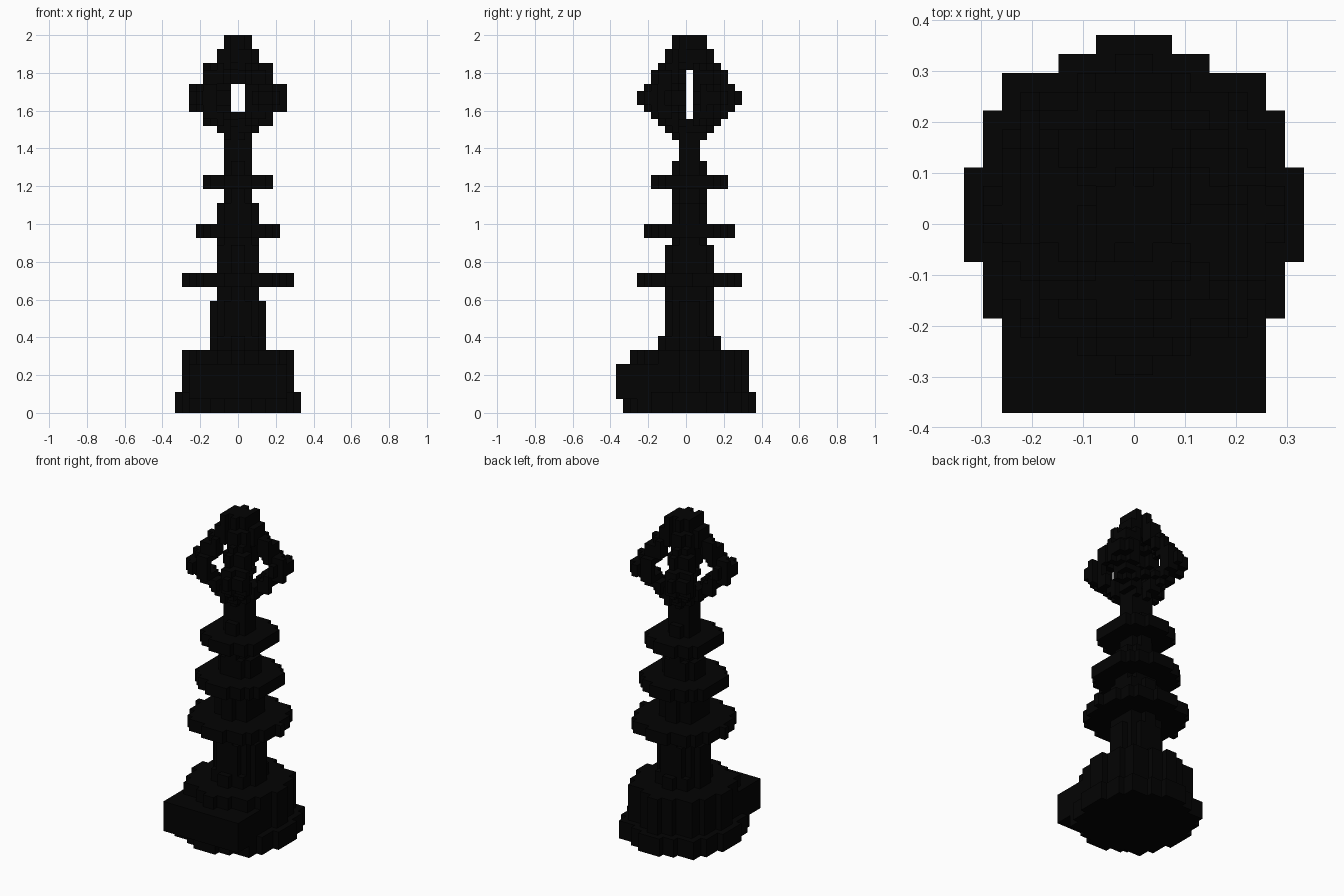
import bpy, math

if "Cube" in bpy.data.objects:
    bpy.data.objects.remove(bpy.data.objects["Cube"])

S = 2 / 54                      # voxel edge length
CY = 0.5                        # axis offset in voxels
parts = {}

mat = bpy.data.materials.new("black")
mat.diffuse_color = (0.001, 0.001, 0.001, 1)
mat.use_nodes = True
mat.node_tree.nodes["Principled BSDF"].inputs["Base Color"].default_value = mat.diffuse_color
OCT = [(math.cos(math.radians(a)), math.sin(math.radians(a))) for a in (22.5, 67.5)]


def disc(name, z0, z1, apothem, limit=99):
    """Eight-sided slab of voxels about the vertical axis, tips cut at limit."""
    cells = parts.setdefault(name, set())
    for i in range(-11, 11):
        for j in range(-11, 11):
            x, y = abs(i + .5), abs(j + .5 - CY)
            if max(x * c + y * s for c, s in OCT) <= apothem and max(x, y) <= limit:
                cells.update((i, j, k) for k in range(z0, z1))


def box(name, x0, x1, y0, y1, z0, z1):
    parts.setdefault(name, set()).update(
        (i, j, k) for i in range(x0, x1) for j in range(y0, y1) for k in range(z0, z1))


def rib(name, angle, z0, extents, depth):
    """Broad bent rib, wider where it stands further out on each layer."""
    cells = parts.setdefault(name, set())
    c, s = math.cos(angle), math.sin(angle)
    for k, e in enumerate(extents, z0):
        w = .85 + .13 * e
        reach = (e - .35 - .5 * w) / .87
        for i in range(-9, 9):
            for j in range(-9, 10):
                x, y = i + .5, j + .5 - CY
                if (max(.3, reach - depth) <= x * c + y * s <= reach
                        and abs(y * c - x * s) <= w):
                    cells.add((i, j, k))


# Stepped foot and front plaque
disc("foot", 0, 3, 8.96, 9)
disc("pedestal", 3, 9, 7.65)
box("front_plaque", -7, 7, -10, -4, 2, 7)

# Tapering stem
for z0, z1, a in [(9, 11, 3.9), (11, 16, 3.65), (16, 24, 3.1),
                  (24, 30, 2.75), (30, 36, 2.2), (36, 40, 1.85)]:
    disc("stem", z0, z1, a)

# Three collars
disc("lower_collar", 18, 20, 7.3, 7.5)
disc("middle_collar", 25, 27, 6.3, 6)
disc("upper_collar", 32, 34, 5.4, 5)

# Open cage of four bent ribs
EXTENTS = [3, 4, 5, 6, 7, 8, 8, 7, 6, 6, 5, 4, 4, 3, 3]
for n in range(4):
    rib("cage_ribs", math.radians(30 + 90 * n), 39, EXTENTS, 2.7)

# Turn voxels into meshes, keeping only exposed faces
FACES = []
for axis in range(3):
    for side in (0, 1):
        u, v = (axis + 1) % 3, (axis + 2) % 3
        quad = []
        for a, b in ((0, 0), (1, 0), (1, 1), (0, 1)):
            corner = [0, 0, 0]
            corner[axis], corner[u], corner[v] = side, a, b
            quad.append(corner)
        step = [0, 0, 0]
        step[axis] = 2 * side - 1
        FACES.append((step, quad if side else quad[::-1]))

filled = set().union(*parts.values())
used = set()
for name, cells in parts.items():
    verts, faces = {}, []
    for c in sorted(cells - used):
        for step, quad in FACES:
            if tuple(map(sum, zip(c, step))) in filled:
                continue
            faces.append([verts.setdefault(tuple(map(sum, zip(c, q))), len(verts))
                          for q in quad])
    used |= cells
    me = bpy.data.meshes.new(name)
    me.from_pydata([(x * S, y * S, z * S) for x, y, z in verts], [], faces)
    me.materials.append(mat)
    bpy.context.collection.objects.link(bpy.data.objects.new(name, me))
